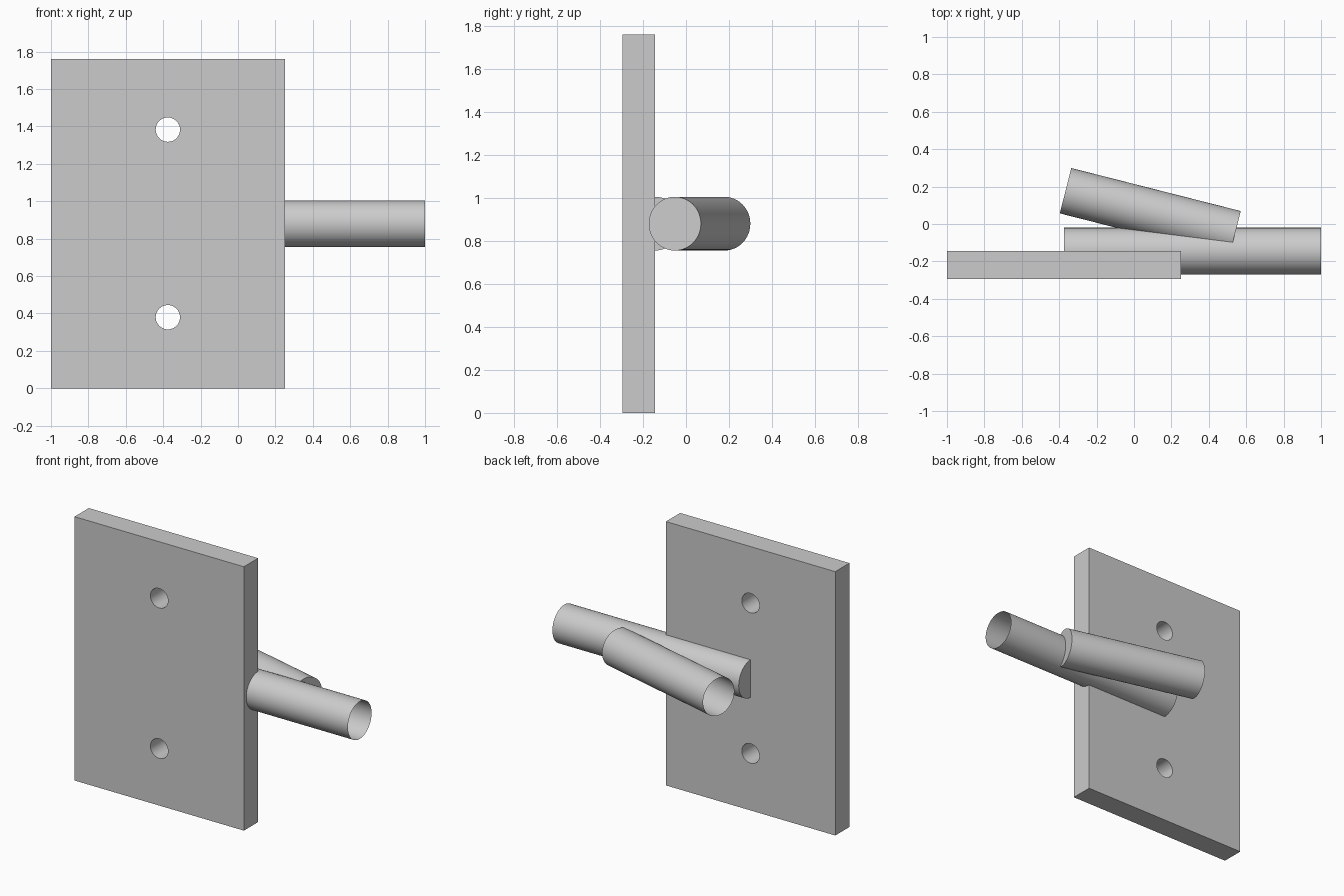
import bpy, math
from mathutils import Vector

if "Cube" in bpy.data.objects:
    bpy.data.objects.remove(bpy.data.objects["Cube"])

ROD_Z = 0.88
ROD_R = 0.125


def add_cylinder(name, start, end, radius, sides=64, cap='NGON'):
    a, b = Vector(start), Vector(end)
    bpy.ops.mesh.primitive_cylinder_add(
        vertices=sides, radius=radius, depth=(b - a).length,
        end_fill_type=cap, location=(a + b) / 2,
        rotation=(b - a).to_track_quat('Z', 'Y').to_euler())
    obj = bpy.context.object
    obj.name = name
    return obj


def smooth(obj):
    bpy.ops.object.select_all(action='DESELECT')
    obj.select_set(True)
    bpy.context.view_layer.objects.active = obj
    bpy.ops.object.shade_smooth_by_angle(angle=math.radians(30))


def add_open_rod(name, closed_end, open_end):
    # Thin tube, capped at its start and open at its far end
    obj = add_cylinder(name, closed_end, open_end, ROD_R)
    mesh = obj.data
    import bmesh
    bm = bmesh.new()
    bm.from_mesh(mesh)
    open_caps = [f for f in bm.faces if len(f.verts) > 4 and f.normal.z > 0.5]
    bmesh.ops.delete(bm, geom=open_caps, context='FACES_ONLY')
    bm.to_mesh(mesh)
    bm.free()
    smooth(obj)
    return obj


# Mounting plate
bpy.ops.mesh.primitive_cube_add(size=1, location=(-0.375, -0.22, 0.88))
plate = bpy.context.object
plate.name = "mounting_plate"
plate.scale = (1.25, 0.15, 1.76)
bpy.ops.object.transform_apply(location=False, rotation=False, scale=True)

# Two screw holes
for z in (0.38, 1.383):
    cutter = add_cylinder("hole_cutter", (-0.375, -0.5, z), (-0.375, 0.1, z), 0.065, 48)
    cutter.hide_render = True
    mod = plate.modifiers.new("screw_hole", 'BOOLEAN')
    mod.operation = 'DIFFERENCE'
    mod.solver = 'EXACT'
    mod.object = cutter
    bpy.context.view_layer.objects.active = plate
    bpy.ops.object.modifier_apply(modifier=mod.name)
    bpy.data.objects.remove(cutter)
smooth(plate)

# Latch rod half sunk into the plate, and the angled handle crossing it
add_open_rod("latch_rod", (-0.375, -0.145, ROD_Z), (1.0, -0.145, ROD_Z))
add_open_rod("angled_handle", (0.54, -0.052, ROD_Z), (-0.366, 0.178, ROD_Z))
